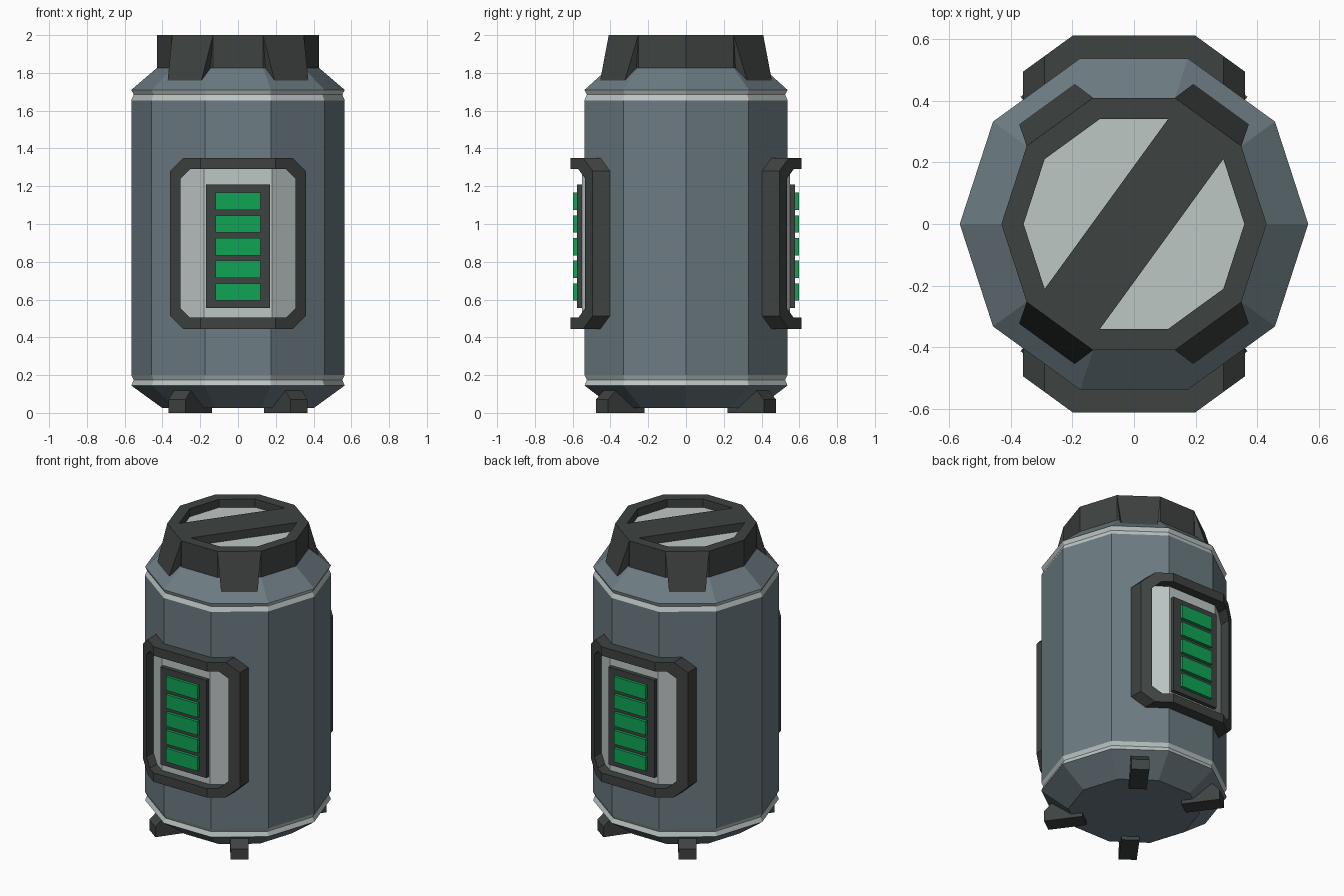
import bpy, bmesh, math
from mathutils import Matrix

if "Cube" in bpy.data.objects:
    bpy.data.objects.remove(bpy.data.objects["Cube"])

TAN18, TAN36 = math.tan(math.radians(18)), math.tan(math.radians(36))
APOTHEM = 0.537          # distance from axis to a flat body side


def material(name, rgb):
    m = bpy.data.materials.new(name)
    m.diffuse_color = (*rgb, 1)
    m.use_nodes = True
    m.node_tree.nodes["Principled BSDF"].inputs["Base Color"].default_value = m.diffuse_color
    return m


BODY = material("blue grey", (0.150, 0.200, 0.223))
DARK = material("dark grey", (0.048, 0.055, 0.053))
LIGHT = material("light grey", (0.51, 0.57, 0.56))
GREEN = material("green", (0.005, 0.37, 0.09))


def finish(name, bm, mats, turn=0):
    bmesh.ops.recalc_face_normals(bm, faces=bm.faces)
    bm.transform(Matrix.Rotation(turn, 4, 'Z'))
    me = bpy.data.meshes.new(name)
    bm.to_mesh(me)
    bm.free()
    for m in mats:
        me.materials.append(m)
    ob = bpy.data.objects.new(name, me)
    bpy.context.collection.objects.link(ob)
    return ob


def ring(bm, r, z):
    return [bm.verts.new((r * math.cos(i * math.tau / 10), r * math.sin(i * math.tau / 10), z))
            for i in range(10)]


def bridge(bm, a, b):
    n = len(a)
    return [bm.faces.new((a[i], a[(i + 1) % n], b[(i + 1) % n], b[i])) for i in range(n)]


# ten-sided body with two light grooved bands
bm = bmesh.new()
profile = [(0.40, 0.025), (0.565, 0.145), (0.552, 0.175), (0.565, 0.20),
           (0.565, 1.655), (0.552, 1.685), (0.565, 1.71), (0.42, 1.834)]
rings = [ring(bm, r, z) for r, z in profile]
for k in range(len(rings) - 1):
    for f in bridge(bm, rings[k], rings[k + 1]):
        f.material_index = 1 if k in (1, 2, 4, 5) else 0
bm.faces.new(rings[0])
bm.faces.new(rings[-1])
finish("body", bm, [BODY, LIGHT])

# cap with two recessed light panels either side of a diagonal bar
bm = bmesh.new()
low, top, inner = ring(bm, 0.43, 1.80), ring(bm, 0.43, 2.0), ring(bm, 0.358, 2.0)
bridge(bm, low, top)
bridge(bm, top, inner)
bm.faces.new(low)
bm.faces.new([inner[i] for i in (1, 2, 6, 7)])
for ids in ((2, 3, 4, 5, 6), (7, 8, 9, 0, 1)):
    edge = [inner[i] for i in ids]
    floor = [bm.verts.new((v.co.x, v.co.y, 1.945)) for v in edge]
    bridge(bm, edge, floor)
    bm.faces.new(floor).material_index = 1
finish("cap", bm, [DARK, LIGHT])


def radial_block(name, pts, turn):
    """Block from (radius, height, half width) outline, pointing along turn."""
    bm = bmesh.new()
    a = [bm.verts.new((r, -w, z)) for r, z, w in pts]
    b = [bm.verts.new((r, w, z)) for r, z, w in pts]
    bridge(bm, a, b)
    bm.faces.new(a)
    bm.faces.new(b)
    finish(name, bm, [DARK], turn)


# cap lugs and feet on the four diagonal sides
for n, deg in enumerate((54, 126, 234, 306)):
    t = math.radians(deg)
    radial_block(f"cap_lug_{n}", [(0.409, 2.0, 0.133), (0.481, 1.76, 0.111), (0.39, 1.76, 0.111)], t)
    radial_block(f"foot_{n}", [(0.31, 0, 0.055), (0.55, 0, 0.055), (0.55, 0.07, 0.055),
                               (0.49, 0.13, 0.055), (0.31, 0.13, 0.055)], t)


def wrapped_loop(bm, hx, hz, c, offset):
    """Chamfered rectangle lying on the body sides, lifted by offset."""
    d = APOTHEM + offset
    bend = d * TAN18
    q = [(hx, hz - c), (hx - c, hz), (bend, hz)]
    pts = q + [(-x, z) for x, z in reversed(q)]
    pts += [(-x, -z) for x, z in pts]
    return [bm.verts.new((x, -d + max(0, abs(x) - bend) * TAN36, 0.897 + z)) for x, z in pts]


def box(name, hx, y0, y1, z0, z1, mat, turn):
    bm = bmesh.new()
    bmesh.ops.create_cube(bm, size=1)
    for v in bm.verts:
        v.co = (v.co.x * 2 * hx, y0 if v.co.y < 0 else y1, z0 if v.co.z < 0 else z1)
    finish(name, bm, [mat], turn)


# charge display on front and back
for side, turn in (("front", 0), ("back", math.pi)):
    bm = bmesh.new()
    oa = wrapped_loop(bm, 0.36, 0.453, 0.07, -0.005)
    ob = wrapped_loop(bm, 0.36, 0.453, 0.07, 0.074)
    ia = wrapped_loop(bm, 0.305, 0.393, 0.05, -0.005)
    ib = wrapped_loop(bm, 0.305, 0.393, 0.05, 0.074)
    for p, q in ((oa, ob), (ob, ib), (ib, ia), (ia, oa)):
        bridge(bm, p, q)
    finish(side + "_frame", bm, [DARK], turn)

    # backing plate, split at the bends so every face stays flat
    bm = bmesh.new()
    v = wrapped_loop(bm, 0.307, 0.395, 0.05, 0.014)
    for ids in ((2, 3, 8, 9), (0, 1, 2, 9, 10, 11), (3, 4, 5, 6, 7, 8)):
        bm.faces.new([v[i] for i in ids])
    finish(side + "_plate", bm, [LIGHT], turn)

    box(side + "_screen", 0.17, -0.578, -0.54, 0.555, 1.21, DARK, turn)
    for i in range(5):
        z = 0.64 + 0.12 * i
        box(f"{side}_charge_bar_{i}", 0.118, -0.597, -0.57, z - 0.046, z + 0.046, GREEN, turn)
